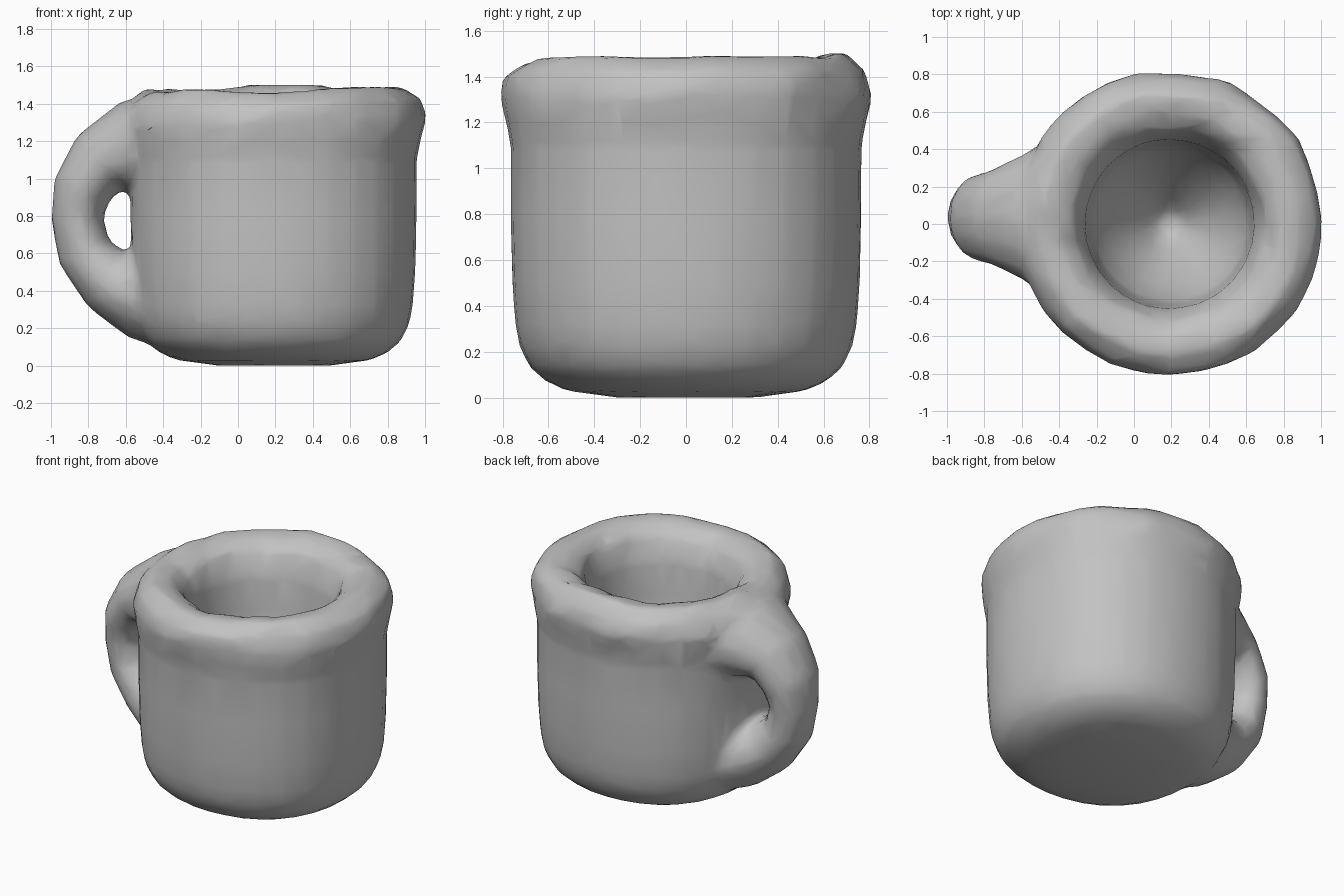
import bpy
import bmesh
import random
from math import sin, cos, pi
from mathutils import Vector

random.seed(4)
if "Cube" in bpy.data.objects:
    bpy.data.objects.remove(bpy.data.objects["Cube"], do_unlink=True)

clay = bpy.data.materials.new("grey clay")
clay.use_nodes = True
GREY = (0.54, 0.54, 0.54, 1)
clay.diffuse_color = GREY
clay.node_tree.nodes["Principled BSDF"].inputs["Base Color"].default_value = GREY


def loft(name, rings):
    """Skin a list of equal point rings and cap both ends."""
    bm = bmesh.new()
    loops = [[bm.verts.new(p) for p in ring] for ring in rings]
    n = len(loops[0])
    for a, b in zip(loops, loops[1:]):
        for i in range(n):
            j = (i + 1) % n
            bm.faces.new((a[i], a[j], b[j], b[i]))
    bm.faces.new(loops[0])
    bm.faces.new(loops[-1])
    bmesh.ops.recalc_face_normals(bm, faces=bm.faces)
    mesh = bpy.data.meshes.new(name)
    bm.to_mesh(mesh)
    bm.free()
    mesh.materials.append(clay)
    obj = bpy.data.objects.new(name, mesh)
    bpy.context.collection.objects.link(obj)
    return obj


# Outside radius and height from the base to the rim edge, then the rim and funnel bowl
OUTSIDE = [(0.3, 0.0), (0.52, 0.03), (0.61, 0.07), (0.68, 0.13), (0.725, 0.22),
           (0.745, 0.32), (0.758, 0.5), (0.765, 0.8), (0.765, 1.1), (0.785, 1.2)]
RIM = [(0.82, 1.31), (0.79, 1.41), (0.7, 1.48), (0.59, 1.47), (0.51, 1.41)]
BOWL = [(0.455, 1.26), (0.44, 1.05), (0.42, 0.88), (0.35, 0.72), (0.25, 0.56),
        (0.15, 0.42), (0.06, 0.3)]
SIDES = 32
CENTRE_X = 0.19


def cup_ring(radius, height, square=0.0, lump=0.0):
    ring = []
    for i in range(SIDES):
        a = 2 * pi * i / SIDES
        r = radius * (1 + square * (1 - cos(4 * a))) + lump * random.uniform(-1, 1)
        z = height + lump * (sin(a + 0.9) + 0.5 * sin(5 * a) + random.uniform(-1, 1))
        ring.append((CENTRE_X + r * cos(a), r * sin(a), z))
    return ring


mug = loft("mug", [cup_ring(r, z, square=0.016) for r, z in OUTSIDE]
           + [cup_ring(r, z, lump=0.014) for r, z in RIM]
           + [cup_ring(r, z) for r, z in BOWL])

# Handle: path x, path z, thickness in the path plane, half width
PATH = [(-0.36, 1.17, 0.28, 0.5), (-0.57, 1.16, 0.26, 0.35), (-0.74, 1.085, 0.19, 0.26),
        (-0.835, 0.94, 0.16, 0.23), (-0.86, 0.78, 0.14, 0.19), (-0.82, 0.6, 0.15, 0.19),
        (-0.7, 0.46, 0.18, 0.22), (-0.52, 0.39, 0.25, 0.3), (-0.34, 0.35, 0.27, 0.4)]
rings = []
for k, (x, z, thick, wide) in enumerate(PATH):
    before, after = PATH[max(k - 1, 0)], PATH[min(k + 1, len(PATH) - 1)]
    along = Vector((after[0] - before[0], 0, after[1] - before[1])).normalized()
    out = Vector((-along.z, 0, along.x))
    rings.append([Vector((x, 0.035, z)) + out * thick * cos(t) + Vector((0, wide * sin(t), 0))
                  for t in [2 * pi * i / 14 for i in range(14)]])
handle = loft("handle", rings)
handle.hide_render = True

# Fuse handle and cup into one soft lump, then reduce it to irregular facets
union = mug.modifiers.new("fuse", 'BOOLEAN')
union.operation = 'UNION'
union.solver = 'EXACT'
union.object = handle
remesh = mug.modifiers.new("remesh", 'REMESH')
remesh.mode = 'VOXEL'
remesh.voxel_size = 0.025
soften = mug.modifiers.new("soften", 'SMOOTH')
soften.factor = 0.5
soften.iterations = 8
reduce = mug.modifiers.new("reduce", 'DECIMATE')
reduce.ratio = 0.06

bpy.ops.object.select_all(action='DESELECT')
mug.select_set(True)
bpy.context.view_layer.objects.active = mug
for name in [m.name for m in mug.modifiers]:
    bpy.ops.object.modifier_apply(modifier=name)
bpy.data.objects.remove(handle, do_unlink=True)
mug.data.materials.clear()
mug.data.materials.append(clay)
bpy.ops.object.shade_smooth_by_angle(angle=pi / 5)
